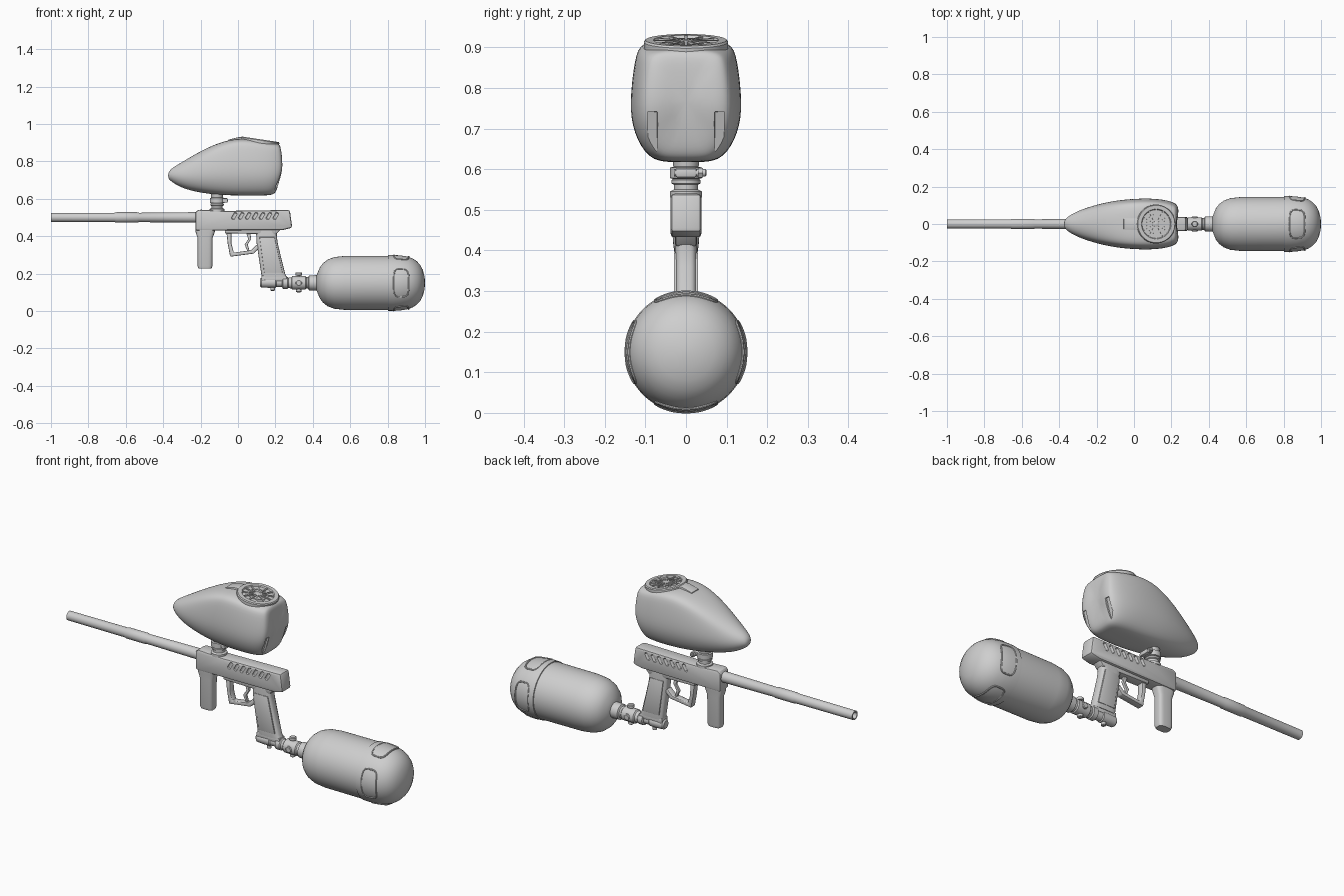
import bpy, bmesh, math
from mathutils import Vector, Matrix

if "Cube" in bpy.data.objects:
    bpy.data.objects.remove(bpy.data.objects["Cube"])

grey = bpy.data.materials.new("plain_grey")
grey.use_nodes = True
grey.diffuse_color = (0.62, 0.62, 0.62, 1)
grey.node_tree.nodes["Principled BSDF"].inputs["Base Color"].default_value = grey.diffuse_color
parts = []


def finish(name, bm):
    bmesh.ops.recalc_face_normals(bm, faces=bm.faces)
    me = bpy.data.meshes.new(name)
    bm.to_mesh(me)
    bm.free()
    me.materials.append(grey)
    ob = bpy.data.objects.new(name, me)
    bpy.context.collection.objects.link(ob)
    parts.append(ob)
    return ob


def loft(name, rings, bm=None):
    """Skin a list of equal point rings and cap both ends."""
    own = bm is None
    bm = bm or bmesh.new()
    vs = [[bm.verts.new(p) for p in ring] for ring in rings]
    n = len(vs[0])
    for a, b in zip(vs, vs[1:]):
        for i in range(n):
            bm.faces.new((a[i], a[(i + 1) % n], b[(i + 1) % n], b[i]))
    bm.faces.new(vs[0])
    bm.faces.new(vs[-1])
    return finish(name, bm) if own else None


def lathe(name, profile, origin, axis=(1, 0, 0), n=48, bm=None):
    q = Vector(axis).to_track_quat('Z', 'Y')
    turn = [2 * math.pi * i / n for i in range(n)]
    return loft(name, [[Vector(origin) + q @ Vector((r * math.cos(t), r * math.sin(t), d))
                        for t in turn] for d, r in profile], bm)


def plate(name, outline, half, bevel=0.0, segments=2, y=0.0):
    """Extrude a side outline across the width."""
    ob = loft(name, [[(x, y + s * half, z) for x, z in outline] for s in (-1, 1)])
    if bevel:
        m = ob.modifiers.new("bevel", 'BEVEL')
        m.width, m.segments, m.limit_method = bevel, segments, 'ANGLE'
        m.angle_limit = math.radians(35)
    return ob


def power(v, e):
    return math.copysign(abs(v) ** e, v)


def handle(name, stations):
    """Upright grip from (z, x front, x back, half width) stations."""
    turn = [2 * math.pi * i / 32 for i in range(32)]
    return loft(name, [[((a + b) / 2 + (b - a) / 2 * power(math.cos(t), .55),
                         h * power(math.sin(t), .55), z) for t in turn]
                       for z, a, b, h in stations])


def cut(ob, name, bm):
    cutter = finish(name, bm)
    parts.remove(cutter)
    cutter.hide_render = True
    m = ob.modifiers.new("cut", 'BOOLEAN')
    m.operation, m.object, m.solver = 'DIFFERENCE', cutter, 'EXACT'
    cutters.append(cutter)


cutters = []

# Barrel with an open muzzle
lathe("barrel", [(-.9, .017), (-1, .017), (-1, .024), (-.66, .025), (-.65, .028), (-.54, .028),
                 (-.53, .025), (-.25, .028), (-.2, .028)], (0, 0, .5))

# Receiver with slanted side scallops
body = plate("receiver", [(-.228, .43), (-.228, .53), (-.21, .542), (-.07, .535), (.277, .54),
                          (.29, .445), (.24, .433)], .038, .016)
bm = bmesh.new()
for side in (-1, 1):
    for i in range(7):
        lathe("", [(-.022, .006), (-.016, .011), (.016, .011), (.022, .006)],
              (-.02 + i * .037, side * .044, .508), (.5, 0, .86), 16, bm)
cut(body, "scallop_cutter", bm)

# Grip frame, trigger guard and trigger
plate("grip_frame", [(-.07, .415), (-.07, .45), (.24, .45), (.205, .41)], .026, .006)
plate("trigger_guard", [(-.063, .43), (-.055, .36), (-.042, .29), (.085, .307), (.115, .34),
                        (.1, .355), (.07, .325), (-.022, .312), (-.035, .36), (-.036, .43)],
      .018, .005)
plate("trigger", [(.04, .43), (.055, .385), (.035, .355), (.05, .32), (.062, .32),
                  (.052, .355), (.07, .385), (.065, .43)], .008, .003)

# Handles
handle("rear_grip", [(.44, .092, .212, .026), (.4, .098, .207, .028), (.36, .1, .213, .028),
                     (.28, .112, .232, .028), (.2, .124, .252, .028), (.18, .126, .262, .027)])
for side in (-1, 1):
    plate("grip_panel", [(.115, .395), (.195, .395), (.238, .205), (.14, .205)],
          .004, .003, 2, side * .026)
handle("front_grip", [(.445, -.228, -.118, .033), (.42, -.226, -.125, .032),
                      (.39, -.216, -.136, .028), (.24, -.216, -.137, .028),
                      (.226, -.211, -.142, .024)])

# Air fitting under the rear grip
lathe("air_mount", [(.118, .02), (.125, .026), (.16, .028), (.2, .028), (.205, .024), (.25, .024)],
      (0, 0, .152))
plate("mount_rail", [(.125, .16), (.125, .19), (.262, .185), (.262, .16)], .024, .005)
lathe("mount_screw", [(.108, .008), (.111, .012), (.14, .012)], (.185, 0, 0), (0, 0, 1), 20)
lathe("regulator", [(.235, .022), (.24, .032), (.265, .032), (.27, .027), (.285, .03), (.29, .036),
                    (.36, .036), (.365, .031), (.375, .031), (.38, .04), (.44, .042)], (0, 0, .15))
lathe("gauge_stem", [(.1, .01), (.103, .014), (.12, .014), (.122, .008), (.18, .008),
                     (.19, .008), (.191, .017), (.204, .017), (.207, .013)],
      (.325, 0, 0), (0, 0, 1), 24)
lathe("side_port", [(-.04, .013), (-.037, .017), (.037, .017), (.04, .013)],
      (.325, 0, .15), (0, 1, 0), 24)

# Air tank with end cover
lathe("tank", [(.42, .04), (.428, .06), (.438, .084), (.455, .106), (.48, .125), (.515, .138),
               (.57, .144), (.8, .145), (.805, .145)], (0, 0, .15), n=64)
lathe("tank_cover", [(.8, .143), (.802, .149), (.83, .1495), (.87, .147), (.91, .14),
                     (.935, .13), (.957, .115), (.975, .095), (.988, .07), (.996, .04),
                     (1, .012)], (0, 0, .15), n=64)


# Raised frames on four sides of the cover
def cover_radius(x):
    return .1495 - 1.25 * max(0, x - .835) ** 2 - .0005


for k in range(4):
    cu = bpy.data.curves.new("cover_frame", 'CURVE')
    cu.dimensions, cu.bevel_depth, cu.bevel_resolution = '3D', .004, 2
    sp = cu.splines.new('POLY')
    sp.points.add(47)
    sp.use_cyclic_u = True
    for i, p in enumerate(sp.points):
        t = 2 * math.pi * i / 48
        x = .873 + .04 * power(math.cos(t), .5)
        a = k * math.pi / 2 + .54 * power(math.sin(t), .5)
        r = cover_radius(x) - .001
        p.co = (x, r * math.cos(a), .15 + r * math.sin(a), 1)
    cu.materials.append(grey)
    frame = bpy.data.objects.new("cover_frame", cu)
    bpy.context.collection.objects.link(frame)
    parts.append(frame)

# Hopper shell: section morphs from a round nose to a shouldered box
half = [(0, 1), (.42, 1), (.8, .97), (.9, .86), (1, .48), (.93, .24), (.66, .02), (.3, 0), (0, 0)]
section = half + [(-a, b) for a, b in half[-2:0:-1]]
rings = []
for x, z0, z1, w, morph, lean in [
        (-.374, .712, .735, .014, 0, 0), (-.362, .694, .76, .036, 0, 0),
        (-.3, .654, .797, .073, .1, 0), (-.2, .63, .857, .107, .45, 0),
        (-.1, .62, .902, .129, .8, 0), (0, .617, .925, .139, 1, 0), (.1, .617, .915, .141, 1, 0),
        (.19, .618, .9, .13, 1, .6), (.235, .623, .895, .113, 1, 1), (.246, .635, .888, .098, 1, 1),
        (.248, .67, .86, .06, 1, 1)]:
    ring = []
    for i, (a, b) in enumerate(section):
        t = 2 * math.pi * i / len(section)
        y = w * (a * morph + math.sin(t) * (1 - morph))
        z = z0 + (z1 - z0) * (b * morph + (.5 + .5 * math.cos(t)) * (1 - morph))
        ring.append((x - lean * max((.78 - z) * .3, (z - .78) * .2), y, z))
    rings.append(ring)
hopper = loft("hopper", rings)
sub = hopper.modifiers.new("smooth", 'SUBSURF')
sub.levels = sub.render_levels = 2

# Recesses at the lower rear corners
bm = bmesh.new()
for side in (-1, 1):
    m = (Matrix.Translation((.232, side * .082, .678)) @ Matrix.Rotation(.28, 4, 'Y')
         @ Matrix.Diagonal((.05, .05, .15, 1)))
    bmesh.ops.create_cube(bm, size=1, matrix=m)
bmesh.ops.bevel(bm, geom=bm.edges[:], offset=.014, segments=3, affect='EDGES')
cut(hopper, "recess_cutter", bm)

# Lid: rim, vent spokes and latch tab, tilted with the hopper top
up = Vector((.15, 0, 1)).normalized()
mid = Vector((.118, 0, .909))
lathe("lid_rim", [(-.02, .104), (.004, .104), (.009, .1), (.009, .08), (.003, .076),
                  (.003, .01)], mid, up)
lathe("lid_hub", [(-.01, .016), (.007, .016), (.009, .012)], mid, up, 24)
tilt = Matrix.Translation(mid) @ up.to_track_quat('Z', 'Y').to_matrix().to_4x4()
bm = bmesh.new()
for i in range(12):
    m = (tilt @ Matrix.Rotation(i * math.pi / 6, 4, 'Z')
         @ Matrix.Translation((.047, 0, .004)) @ Matrix.Diagonal((.07, .007, .008, 1)))
    bmesh.ops.create_cube(bm, size=1, matrix=m)
finish("lid_spokes", bm)
lathe("lid_inner_ring", [(-.01, .052), (.006, .052), (.006, .046), (-.01, .046)], mid, up)
plate("lid_tab", [(-.055, .9), (-.055, .915), (.0, .929), (.04, .93), (.04, .9)], .03, .004)

# Feed neck and its clamp
lathe("feed_neck", [(.53, .04), (.545, .04), (.55, .03), (.562, .03), (.565, .036), (.573, .036),
                    (.576, .032), (.578, .039), (.604, .039), (.606, .031), (.63, .034)],
      (-.112, 0, 0), (0, 0, 1))
plate("clamp_ears", [(-.09, .58), (-.09, .602), (-.056, .602), (-.056, .58)], .026, .004)
lathe("clamp_screw", [(-.03, .009), (.048, .009), (.051, .006)], (-.066, 0, .591), (0, 1, 0), 20)
lathe("clamp_nut", [(.03, .014), (.042, .014)], (-.066, 0, .591), (0, 1, 0), 6)

# Bake modifiers, drop cutters, shade smooth with crisp edges
bpy.ops.object.select_all(action='DESELECT')
for ob in parts:
    ob.select_set(True)
bpy.context.view_layer.objects.active = parts[0]
bpy.ops.object.convert(target='MESH')
for c in cutters:
    bpy.data.objects.remove(c)
bpy.ops.object.shade_smooth_by_angle(angle=math.radians(35))
